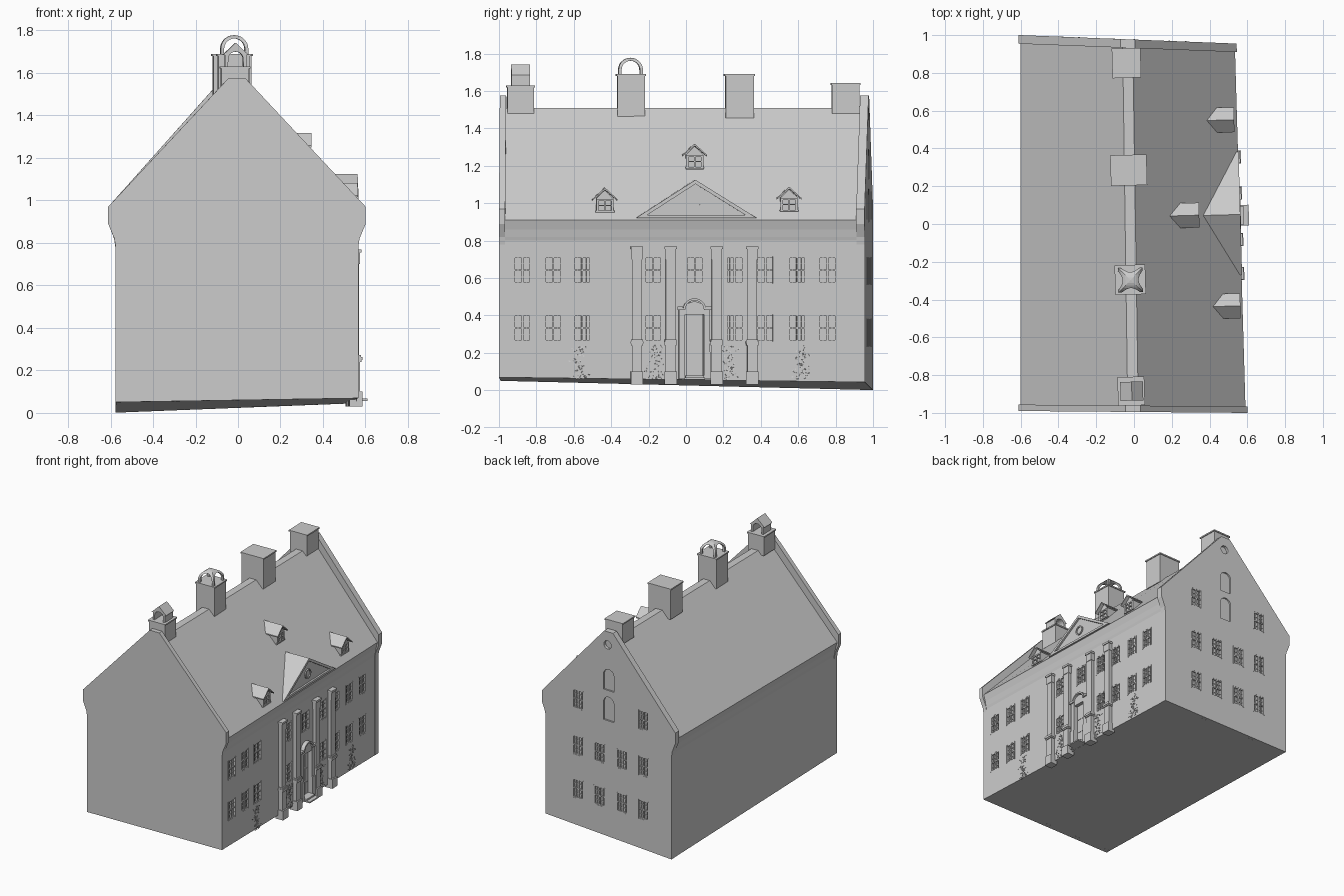
import bpy, bmesh, math, random
from mathutils import Matrix, Vector

if "Cube" in bpy.data.objects:
    bpy.data.objects.remove(bpy.data.objects["Cube"])
random.seed(4)

# ---------- helpers ----------
def finish(bm, name):
    bmesh.ops.recalc_face_normals(bm, faces=bm.faces)
    me = bpy.data.meshes.new(name)
    bm.to_mesh(me)
    bm.free()
    ob = bpy.data.objects.new(name, me)
    bpy.context.collection.objects.link(ob)
    return ob

def bridge(bm, a, b):
    """Closed solid between two outlines."""
    va, vb = [bm.verts.new(p) for p in a], [bm.verts.new(p) for p in b]
    bm.faces.new(va)
    bm.faces.new(vb[::-1])
    for i in range(len(va)):
        j = (i + 1) % len(va)
        bm.faces.new((va[i], vb[i], vb[j], va[j]))

def prism(bm, M, pts, d0, d1):
    """Extrude an outline (along, z) outward from d0 to d1 in frame M."""
    bridge(bm, [M @ Vector((d0, a, z)) for a, z in pts],
           [M @ Vector((d1, a, z)) for a, z in pts])

def rect(c, z0, w, h):
    return [(c - w/2, z0), (c + w/2, z0), (c + w/2, z0 + h), (c - w/2, z0 + h)]

def arch(c, z0, w, h, n=10):
    r = w / 2
    return [(c + r, z0)] + [(c + r*math.cos(math.pi*i/n), z0 + h - r + r*math.sin(math.pi*i/n))
                            for i in range(n + 1)] + [(c - r, z0)]

def circle(c, z, r, n=16):
    return [(c + r*math.cos(2*math.pi*i/n), z + r*math.sin(2*math.pi*i/n)) for i in range(n)]

def boolean(ob, other, op):
    m = ob.modifiers.new('cut', 'BOOLEAN')
    m.operation, m.object, m.solver = op, other, 'EXACT'
    bpy.context.view_layer.objects.active = ob
    bpy.ops.object.modifier_apply(modifier=m.name)

# Irregular plan: the x position plus length fraction v gives a world point
def P(x, v, z=None):
    u = (x + .605) / 1.21
    y0, y1 = -.99 - .01*u, 1 - .045*u
    if z is None:
        z = .05 + .02*u - .05*v + .025*u*v
    return Vector((x - .058*u*v, y0 + (y1 - y0)*v, z))

def wall_frame(p0, p1, axis):
    """Local x = outward, y = along the wall, origin where the axis is 0."""
    p0, p1 = Vector((p0.x, p0.y, 0)), Vector((p1.x, p1.y, 0))
    o = p0.lerp(p1, -p0[axis] / (p1[axis] - p0[axis]))
    a = (p1 - p0).normalized()
    b = a.cross(Vector((0, 0, 1)))
    return Matrix.Translation(o) @ Matrix((b, a, (0, 0, 1))).transposed().to_4x4()

facade = wall_frame(P(.565, 0), P(.565, 1), 1)
rear = wall_frame(P(.565, 1), P(-.575, 1), 0)
turn = facade.to_3x3().to_4x4()

# ---------- house body and gable walls ----------
def section(half):
    return [(-.005 + s*x, z) for s, hs in ((1, half), (-1, half[::-1])) for x, z in hs]

def shell(name, half, v0, v1):
    bm = bmesh.new()
    s = section(half)
    bridge(bm, [P(x, v0, z) for x, z in s], [P(x, v1, z) for x, z in s])
    return finish(bm, name)

house = shell('house_body', [(.57, None), (.57, .8), (.575, .82), (.582, .86), (.596, .91), (.028, 1.51)], .008, .988)
gable = [(.571, None), (.571, .78), (.577, .82), (.606, .89), (.606, .97), (.04, 1.575)]
front_gable = shell('front_gable', gable, 0, .017)
rear_gable = shell('rear_gable', gable, .977, 1)

# ---------- window and door recesses ----------
W, H = .095, .145
wins = [(facade, y, z) for y in (-.875, -.71, -.555, -.175, .26, .425, .595, .757) for z in (.26, .57)]
wins += [(facade, .047, .57)]
wins += [(rear, -x, z) for x in (.23, .045, -.15, -.335) for z in (.235, .565)]
wins += [(rear, -x, .915) for x in (.23, -.335)]
bm = bmesh.new()
for M, c, z in wins:
    prism(bm, M, rect(c, z, W, H), -.012, .03)
for z, h in ((.9, .18), (1.13, .16)):
    prism(bm, rear, arch(.035, z, .09, h), -.012, .03)
prism(bm, rear, circle(.025, 1.475, .032), -.02, .03)
prism(bm, facade, rect(.045, .075, .1, .345), -.02, .03)
cutter = finish(bm, 'opening_cutter')
cutter.hide_render = True
boolean(house, cutter, 'DIFFERENCE')
boolean(rear_gable, cutter, 'DIFFERENCE')
bpy.data.objects.remove(cutter)

# ---------- window frames ----------
bm = bmesh.new()
for M, c, z in wins:
    for s in (-1, 1):
        prism(bm, M, rect(c + s*(W/2 - .004), z, .009, H), -.013, .002)
    for k in (0, .5, 1):
        prism(bm, M, rect(c, z + k*(H - .009), W, .009), -.013, -.001)
    prism(bm, M, rect(c, z, .01, H), -.013, -.002)
    for k in (.25, .75):
        prism(bm, M, rect(c, z + k*H - .002, W, .004), -.013, -.006)
    for s in (-1, 1):
        prism(bm, M, rect(c + s*W/4, z, .004, H), -.013, -.006)
finish(bm, 'window_frames')

# ---------- pilasters ----------
bm = bmesh.new()
for c in (-.263, -.083, .163, .354):
    for z0, z1, w, d in ((.03, .1, .066, .04), (.1, .24, .054, .03), (.24, .25, .064, .036),
                         (.25, .262, .07, .04), (.262, .272, .062, .035), (.272, .7, .052, .026),
                         (.7, .755, .058, .03), (.755, .77, .066, .036)):
        prism(bm, facade, rect(c, z0, w, z1 - z0), -.02, d)
finish(bm, 'pilasters')

# ---------- doorway ----------
bm = bmesh.new()
for s in (-1, 1):
    prism(bm, facade, rect(.045 + s*.067, .06, .034, .375), -.01, .02)
    prism(bm, facade, rect(.045 + s*.067, .06, .034, .145), -.01, .026)
prism(bm, facade, arch(.045, .405, .13, .07), -.01, .016)
out, inn = arch(.045, .43, .124, .056 + .006), arch(.045, .43, .1, .05)
prism(bm, facade, [(.135, .43), (.135, .447), (.107, .447)] + out[1:-1] + [(-.017, .447), (-.045, .447),
      (-.045, .43)] + inn[::-1], 0, .03)
finish(bm, 'door_surround')
bm = bmesh.new()
prism(bm, facade, rect(.045, .07, .09, .34), -.022, -.01)
for s in (-1, 1):
    for z, h in ((.09, .08), (.185, .09), (.29, .1)):
        prism(bm, facade, rect(.045 + s*.021, z, .03, h), -.012, -.006)
finish(bm, 'door')
bm = bmesh.new()
prism(bm, facade, rect(.045, .057, .11, .01), -.01, .073)
prism(bm, facade, rect(.045, .067, .1, .012), -.01, .045)
finish(bm, 'door_steps')

# ---------- pediment ----------
bm = bmesh.new()
L, R, C, B, T = -.27, .38, .05, .92, 1.125
prism(bm, facade, [(L, B), (R, B), (C, T)], -.19, .014)
prism(bm, facade, [(L, B), (R, B), (R - .04, B + .016), (L + .04, B + .016)], 0, .028)
for e, i in ((L, L + .04), (R, R - .04)):
    prism(bm, facade, [(e, B), (C, T), (C, T - .022), (i, B + .003)], 0, .028)
ring = circle(C, 1.005, .036)
hole = circle(C, 1.005, .027)
for i in range(16):
    j = (i + 1) % 16
    prism(bm, facade, [ring[i], ring[j], hole[j], hole[i]], .01, .022)
finish(bm, 'pediment')

# ---------- dormers ----------
for n, (x, y, z) in enumerate(((.563, -.433, .955), (.345, .047, 1.19), (.53, .552, .96))):
    M = Matrix.Translation((x, y, z)) @ turn
    bm = bmesh.new()
    prism(bm, M, [(-.046, -.01), (.046, -.01), (.046, .07), (0, .115), (-.046, .07)], -.15, -.025)
    prism(bm, M, [(-.066, .06), (0, .117), (.066, .06), (.066, .068), (0, .128), (-.066, .068)], -.19, 0)
    for c, z0, w, h in ((-.04, 0, .012, .066), (.04, 0, .012, .066), (0, 0, .006, .066),
                        (0, -.005, .1, .01), (0, .058, .09, .01), (0, .03, .08, .005)):
        prism(bm, M, rect(c, z0, w, h), -.03, -.016)
    finish(bm, 'dormer_%d' % (n + 1))

# ---------- chimneys ----------
chimneys = ((-.015, -.885, .13, .14, 1.48, 1.63), (-.02, -.295, .15, .145, 1.46, 1.69),
            (-.028, .285, .18, .15, 1.455, 1.69), (-.04, .852, .14, .145, 1.48, 1.642))
for n, (x, y, w, l, z0, z1) in enumerate(chimneys):
    M = Matrix.Translation((x, y, 0)) @ turn
    bm = bmesh.new()
    prism(bm, M, rect(0, z0, l, z1 - z0), -w/2, w/2)
    prism(bm, M, rect(0, z1 - .01, l + .012, .01), -w/2 - .006, w/2 + .006)
    finish(bm, 'chimney_%d' % (n + 1))

# Gabled cowl on the first chimney
quarter = Matrix.Rotation(math.pi/2, 4, 'Z')
bm = bmesh.new()
M = Matrix.Translation((-.012, -.885, 1.625)) @ turn @ quarter
prism(bm, M, [(-.036, 0), (-.05, 0), (-.05, .06), (-.06, .06), (0, .117), (.06, .06), (.05, .06), (.05, 0), (.036, 0)]
      + arch(0, 0, .07, .075)[1:-1], -.05, .05)
finish(bm, 'gabled_cowl')

# Vaulted cowl on the second chimney: two crossing arch tunnels
tunnels = []
for q in (Matrix.Identity(4), quarter):
    bm = bmesh.new()
    M = Matrix.Translation((-.018, -.297, 1.685)) @ turn @ q
    prism(bm, M, arch(0, 0, .13, .093, 14) + arch(0, 0, .098, .077, 14)[::-1], -.08, .08)
    tunnels.append(finish(bm, 'vaulted_cowl'))
boolean(tunnels[0], tunnels[1], 'INTERSECT')
bpy.data.objects.remove(tunnels[1])

# ---------- climbing plants on the facade ----------
bm = bmesh.new()
for c in (-.57, -.16, .235, .62):
    for i in range(70):
        z = random.random()**1.3
        M = facade @ Matrix.Translation((.004, c + random.gauss(0, .022*(1.1 - .5*z)), .06 + .18*z)) \
            @ Matrix.Rotation(random.uniform(-.6, .6), 4, 'Y') @ Matrix.Rotation(random.uniform(0, 3), 4, 'X')
        prism(bm, M, [(-.007, 0), (0, -.004), (.007, 0), (0, .004)], 0, .002)
finish(bm, 'climbing_plants')
